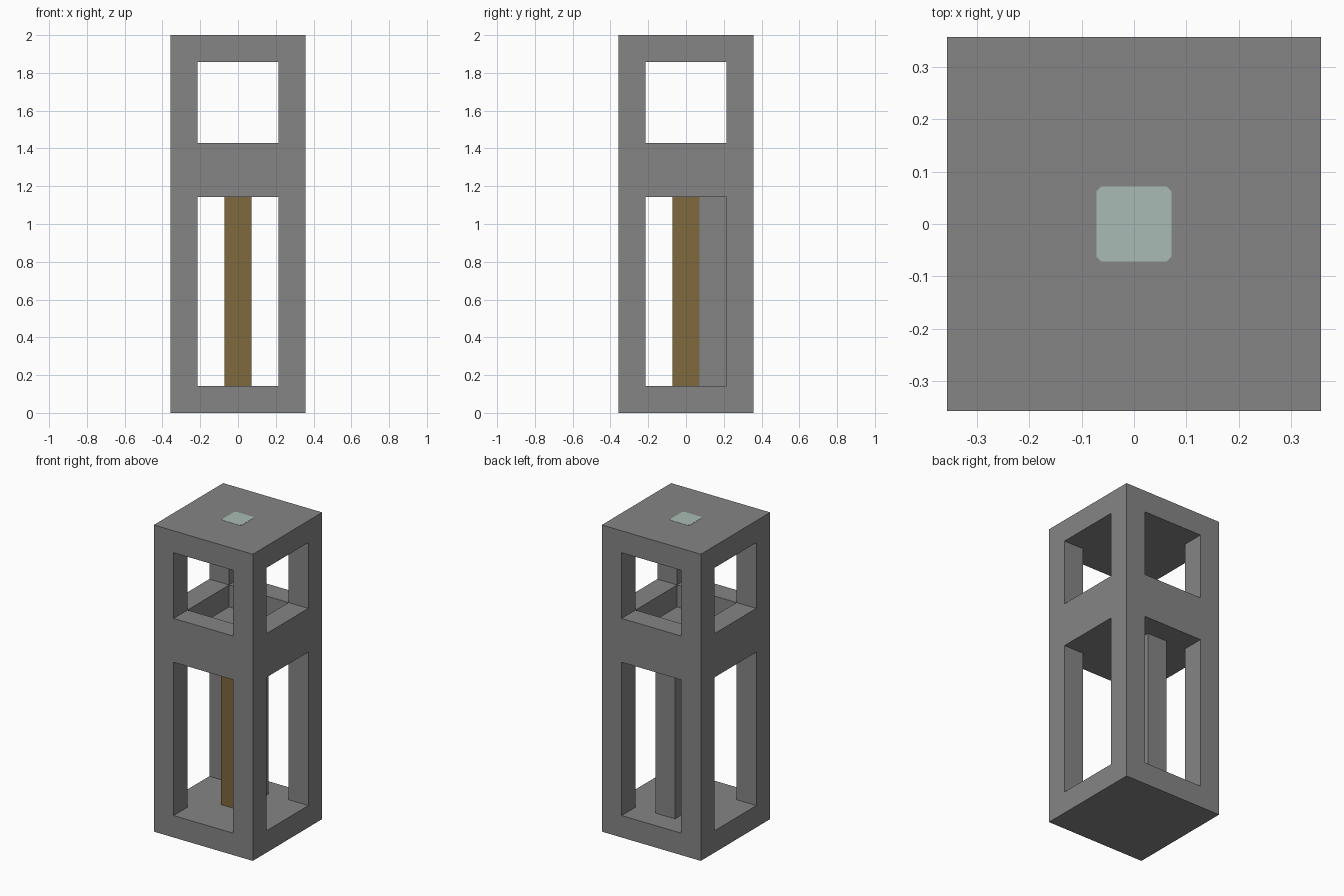
import bpy
import bmesh
from mathutils import Matrix, Vector

if "Cube" in bpy.data.objects:
    bpy.data.objects.remove(bpy.data.objects["Cube"], do_unlink=True)

U = 2 / 14           # one building block
HALF = 2.5 * U       # outer half width
OPEN = 1.5 * U       # half width of the openings
CORE = 0.5 * U       # half width of the centre column


def material(name, rgb):
    mat = bpy.data.materials.new(name)
    mat.use_nodes = True
    colour = (*rgb, 1)
    mat.diffuse_color = colour
    mat.node_tree.nodes["Principled BSDF"].inputs["Base Color"].default_value = colour
    return mat


def box(name, low, high, mat=None, corner=0):
    """Box between two corners, optionally with chamfered upright edges."""
    low, high = Vector(low), Vector(high)
    bm = bmesh.new()
    bmesh.ops.create_cube(bm, size=1, matrix=Matrix.Translation((low + high) / 2)
                          @ Matrix.Diagonal((*(high - low), 1)))
    if corner:
        upright = [e for e in bm.edges
                   if abs((e.verts[0].co - e.verts[1].co).normalized().z) > 0.9]
        bmesh.ops.bevel(bm, geom=upright, offset=corner, segments=1, affect='EDGES')
    mesh = bpy.data.meshes.new(name)
    bm.to_mesh(mesh)
    bm.free()
    obj = bpy.data.objects.new(name, mesh)
    bpy.context.collection.objects.link(obj)
    if mat:
        mesh.materials.append(mat)
    return obj


def cut(target, low, high):
    """Carve a box out of the target and discard the cutter."""
    cutter = box("cutter", low, high)
    cutter.hide_render = True
    mod = target.modifiers.new("cut", 'BOOLEAN')
    mod.operation = 'DIFFERENCE'
    mod.solver = 'EXACT'
    mod.object = cutter
    bpy.context.view_layer.objects.active = target
    bpy.ops.object.modifier_apply(modifier=mod.name)
    bpy.data.objects.remove(cutter, do_unlink=True)


stone = material("stone grey", (0.235, 0.235, 0.235))
wood = material("wood brown", (0.216, 0.138, 0.048))
glass = material("pale green", (0.40, 0.50, 0.46))

# Tower frame: solid block with windows cut through on both axes
frame = box("tower_frame", (-HALF, -HALF, 0), (HALF, HALF, 14 * U), stone)
for bottom, top in ((U, 8 * U), (10 * U, 13 * U)):
    cut(frame, (-OPEN, -1, bottom), (OPEN, 1, top))
    cut(frame, (-1, -OPEN, bottom), (1, OPEN, top))

# Sunken floor of the upper chamber
cut(frame, (-OPEN, -OPEN, 9 * U), (OPEN, OPEN, 11 * U))

# Centre column, with a stone backing behind it
box("wood_column", (-CORE, -CORE, U), (CORE, CORE, 8 * U), wood)
box("stone_column", (-CORE, CORE, U), (CORE, OPEN, 8 * U), stone)

# Pale panel set in the roof
box("roof_panel", (-CORE, -CORE, 14 * U - 0.004), (CORE, CORE, 14 * U + 0.001),
    glass, corner=0.009)
